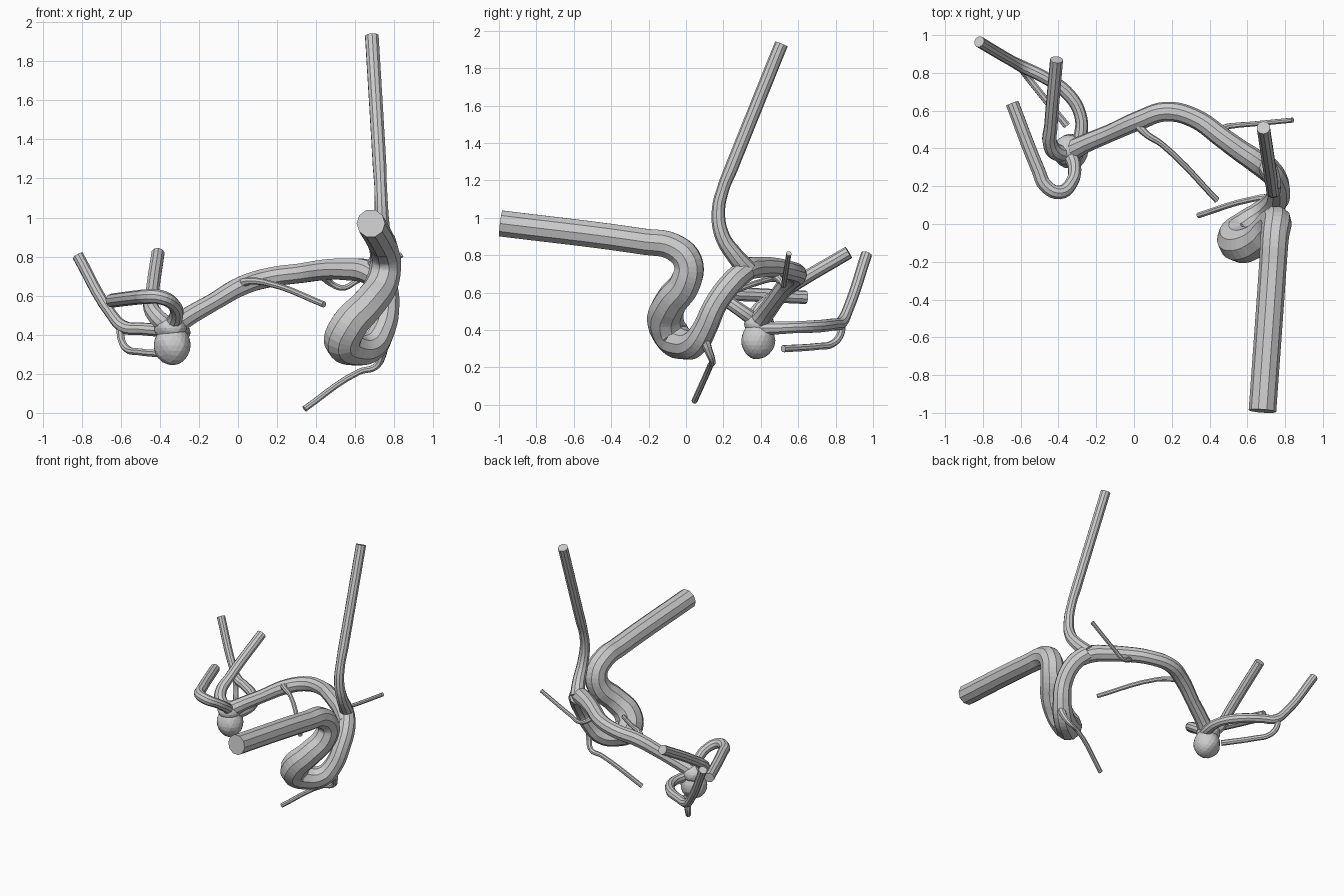
import bpy
import bmesh
from mathutils import Vector, noise


def vessel(name, pts, res=3, steps=5):
    """Capped round tube through (x, y, z, radius) points, turned into a mesh."""
    cu = bpy.data.curves.new(name + "_path", 'CURVE')
    cu.dimensions = '3D'
    cu.bevel_depth = 1.0
    cu.bevel_resolution = res
    cu.resolution_u = steps
    cu.use_fill_caps = True
    sp = cu.splines.new('BEZIER')
    sp.bezier_points.add(len(pts) - 1)
    sp.use_smooth = False
    for bp, (x, y, z, r) in zip(sp.bezier_points, pts):
        bp.co = (x, y, z)
        bp.radius = r
        bp.handle_left_type = bp.handle_right_type = 'AUTO'
    for bp in (sp.bezier_points[0], sp.bezier_points[-1]):
        bp.handle_left_type = bp.handle_right_type = 'VECTOR'
    tmp = bpy.data.objects.new(name + "_tmp", cu)
    bpy.context.collection.objects.link(tmp)
    dg = bpy.context.evaluated_depsgraph_get()
    me = bpy.data.meshes.new_from_object(tmp.evaluated_get(dg))
    bpy.data.objects.remove(tmp)
    bm = bmesh.new()
    bm.from_mesh(me)
    bmesh.ops.remove_doubles(bm, verts=bm.verts, dist=1e-5)
    bmesh.ops.recalc_face_normals(bm, faces=bm.faces)
    for f in bm.faces:
        f.smooth = False
    bm.to_mesh(me)
    bm.free()
    ob = bpy.data.objects.new(name, me)
    bpy.context.collection.objects.link(ob)
    return ob


def bulb(name, centre, radii, sub=3):
    """Slightly lumpy faceted sac."""
    bm = bmesh.new()
    bmesh.ops.create_icosphere(bm, subdivisions=sub, radius=1)
    for v in bm.verts:
        k = 1 + 0.06 * noise.noise(v.co * 1.7)
        v.co = Vector([c + r * a * k for c, r, a in zip(centre, radii, v.co)])
    me = bpy.data.meshes.new(name)
    bm.to_mesh(me)
    bm.free()
    ob = bpy.data.objects.new(name, me)
    bpy.context.collection.objects.link(ob)
    return ob


# Wide feeding artery: straight inlet, S-bend, rising limb to the fork
vessel("feeding_artery", [
    (0.68, -0.99, 0.97, 0.073), (0.735, -0.22, 0.872, 0.073),
    (0.745, -0.07, 0.845, 0.075), (0.755, 0.01, 0.765, 0.08),
    (0.735, -0.00, 0.66, 0.085), (0.66, -0.08, 0.55, 0.09),
    (0.57, -0.11, 0.45, 0.098), (0.54, -0.07, 0.365, 0.10),
    (0.60, -0.01, 0.325, 0.085), (0.68, 0.05, 0.335, 0.075),
    (0.735, 0.10, 0.41, 0.066), (0.765, 0.16, 0.54, 0.062),
    (0.745, 0.25, 0.66, 0.062), (0.69, 0.32, 0.72, 0.06)])

# Tall upward branch
vessel("upward_branch", [
    (0.69, 0.33, 0.72, 0.052), (0.725, 0.26, 0.80, 0.046),
    (0.74, 0.195, 0.90, 0.04), (0.735, 0.173, 1.03, 0.036),
    (0.73, 0.20, 1.16, 0.033), (0.725, 0.24, 1.26, 0.036),
    (0.685, 0.51, 1.93, 0.036)])

# Arched artery crossing to the other side
vessel("crossing_artery", [
    (0.73, 0.26, 0.68, 0.055), (0.655, 0.325, 0.725, 0.062),
    (0.56, 0.39, 0.735, 0.058), (0.47, 0.455, 0.735, 0.055),
    (0.32, 0.56, 0.715, 0.052), (0.17, 0.595, 0.695, 0.052),
    (0.03, 0.55, 0.655, 0.052), (-0.13, 0.48, 0.565, 0.047),
    (-0.26, 0.425, 0.49, 0.05), (-0.35, 0.38, 0.43, 0.06)])

# Sac at the far fork and its neck
bulb("sac", (-0.335, 0.385, 0.345), (0.095, 0.09, 0.10))
bulb("sac_neck", (-0.345, 0.39, 0.435), (0.085, 0.08, 0.065))

# Outlet branches of the far fork
vessel("rear_branch", [
    (-0.34, 0.38, 0.43, 0.05), (-0.41, 0.38, 0.485, 0.046),
    (-0.445, 0.43, 0.54, 0.04), (-0.44, 0.52, 0.605, 0.036),
    (-0.41, 0.87, 0.815, 0.035)])
vessel("hooked_branch", [
    (-0.34, 0.37, 0.45, 0.04), (-0.315, 0.30, 0.50, 0.036),
    (-0.33, 0.22, 0.555, 0.034), (-0.395, 0.167, 0.592, 0.037),
    (-0.47, 0.205, 0.595, 0.038), (-0.505, 0.28, 0.592, 0.037),
    (-0.645, 0.64, 0.575, 0.036)])
vessel("outer_branch", [
    (-0.33, 0.36, 0.41, 0.045), (-0.285, 0.46, 0.41, 0.036),
    (-0.285, 0.58, 0.415, 0.033), (-0.36, 0.70, 0.42, 0.035),
    (-0.49, 0.785, 0.43, 0.033), (-0.585, 0.83, 0.44, 0.033),
    (-0.645, 0.862, 0.50, 0.029), (-0.82, 0.965, 0.805, 0.03)])
vessel("outer_side_twig", [
    (-0.60, 0.835, 0.45, 0.022), (-0.597, 0.825, 0.375, 0.02),
    (-0.565, 0.78, 0.325, 0.019), (-0.51, 0.71, 0.313, 0.019),
    (-0.355, 0.52, 0.30, 0.02)], 2)

# Thin twigs along the main arteries
twigs = {
    "lower_twig": [(0.74, 0.09, 0.37, 0.035), (0.735, 0.12, 0.29, 0.022),
                   (0.705, 0.14, 0.237, 0.018), (0.62, 0.13, 0.21, 0.016),
                   (0.34, 0.045, 0.02, 0.016)],
    "front_twig": [(0.01, 0.54, 0.66, 0.03), (0.06, 0.48, 0.675, 0.019),
                   (0.15, 0.42, 0.665, 0.016), (0.44, 0.125, 0.555, 0.016)],
    "rear_twig": [(0.44, 0.47, 0.70, 0.025), (0.48, 0.51, 0.66, 0.017),
                  (0.54, 0.522, 0.64, 0.015), (0.60, 0.527, 0.67, 0.014),
                  (0.84, 0.55, 0.81, 0.014)]}
for name, pts in twigs.items():
    vessel(name, pts, 2)
